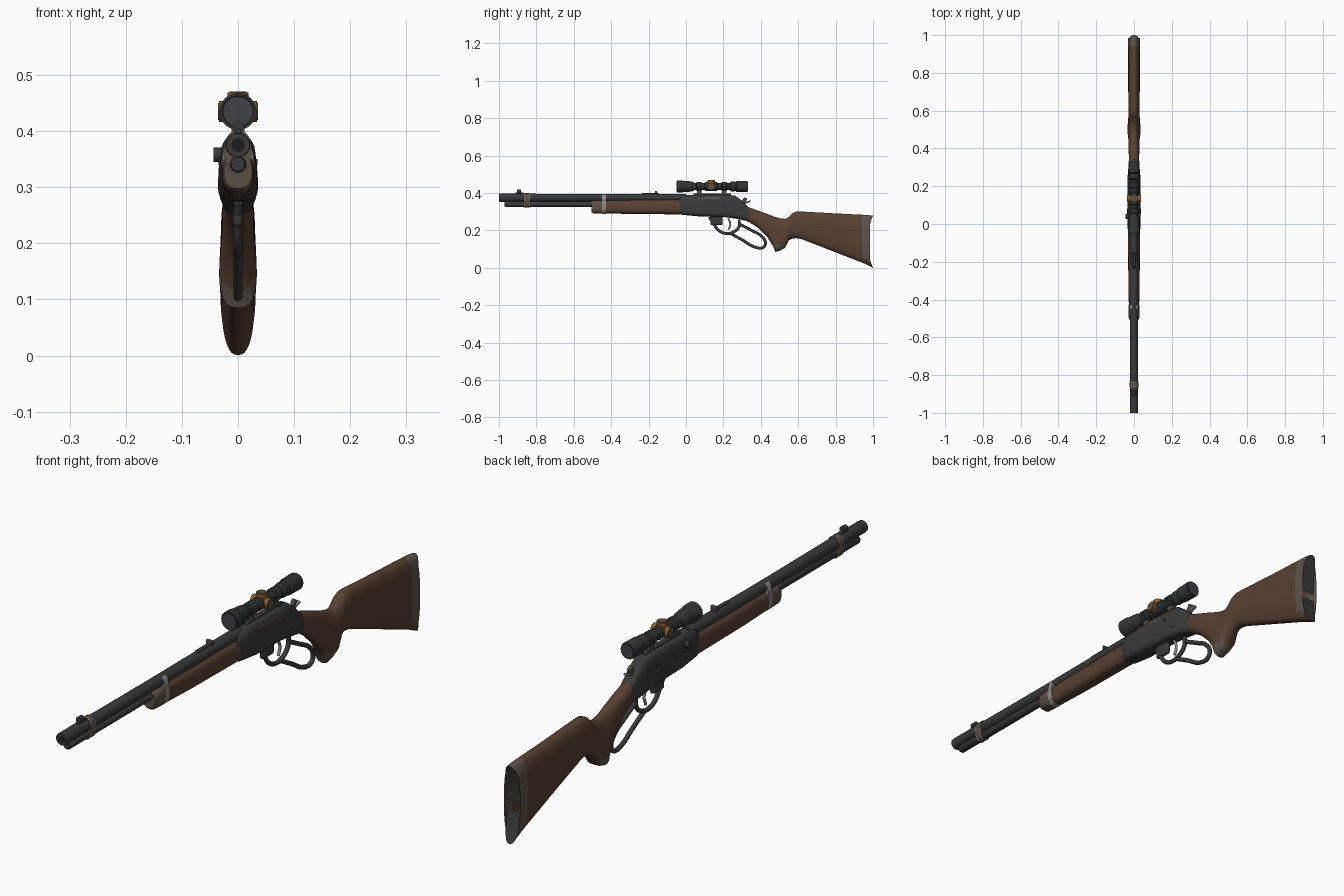
import bpy, math
from mathutils import Vector

cube = bpy.data.objects.get("Cube")
if cube:
    bpy.data.objects.remove(cube, do_unlink=True)


def material(name, r, g, b):
    m = bpy.data.materials.new(name)
    m.use_nodes = True
    m.diffuse_color = (r, g, b, 1)
    bsdf = next(n for n in m.node_tree.nodes if n.type == 'BSDF_PRINCIPLED')
    bsdf.inputs["Base Color"].default_value = (r, g, b, 1)
    bsdf.inputs["Roughness"].default_value = 0.6
    return m


METAL = material("dark_metal", 0.042, 0.042, 0.043)
BLACK = material("scope_black", 0.032, 0.034, 0.034)
WOOD = material("walnut_wood", 0.098, 0.052, 0.032)
WORN = material("worn_wood", 0.11, 0.088, 0.073)
SILVER = material("bare_steel", 0.27, 0.26, 0.25)
BRASS = material("aged_brass", 0.24, 0.11, 0.03)
BAND = material("rusty_steel", 0.105, 0.08, 0.06)
BORE = material("bore_black", 0.012, 0.012, 0.012)
GLASS = material("lens_grey", 0.05, 0.053, 0.056)


def finish(obj, name, mat, angle=40):
    obj.name = name
    obj.data.materials.clear()
    obj.data.materials.append(mat)
    bpy.ops.object.select_all(action='DESELECT')
    obj.select_set(True)
    bpy.context.view_layer.objects.active = obj
    bpy.ops.object.shade_smooth_by_angle(angle=math.radians(angle))
    return obj


def loft(name, mat, sections, segs=32, bow=0.0, angle=40):
    """Skin sections (y, top, bottom, half width, squareness, lower flare)."""
    verts, faces = [], []
    for k, (y, top, low, w, n, flare) in enumerate(sections):
        for i in range(segs):
            a = math.tau * i / segs
            c, s = math.cos(a), math.sin(a)
            u = math.copysign(abs(c) ** (2 / n), c)
            t = math.copysign(abs(s) ** (2 / n), s)
            dip = bow * (1 - t * t) if k == len(sections) - 1 else 0
            verts.append((w * u * (1 - flare * t), y - dip,
                          (top + low) / 2 + t * (top - low) / 2))
    for k in range(len(sections) - 1):
        for i in range(segs):
            j = (i + 1) % segs
            faces.append((k * segs + i, k * segs + j,
                          (k + 1) * segs + j, (k + 1) * segs + i))
    last = (len(sections) - 1) * segs
    faces.append(tuple(reversed(range(segs))))
    if bow:
        # strips across a dished end
        for i in range(segs // 4):
            for p, q in ((i, segs // 2 - i), (-i, segs // 2 + i)):
                d = 1 if p >= 0 and q <= segs // 2 else -1
                ring = [p, p + d, q - d, q]
                ids = list(dict.fromkeys(last + r % segs for r in ring))
                if len(ids) > 2:
                    faces.append(tuple(ids if d > 0 else ids[::-1]))
    else:
        faces.append(tuple(range(last, last + segs)))
    mesh = bpy.data.meshes.new(name)
    mesh.from_pydata(verts, [], faces)
    obj = bpy.data.objects.new(name, mesh)
    bpy.context.collection.objects.link(obj)
    bpy.context.view_layer.objects.active = obj
    obj.select_set(True)
    bpy.ops.object.mode_set(mode='EDIT')
    bpy.ops.mesh.select_all(action='SELECT')
    bpy.ops.mesh.normals_make_consistent(inside=False)
    bpy.ops.object.mode_set(mode='OBJECT')
    obj.select_set(False)
    return finish(obj, name, mat, angle)


def lathe(name, mat, z, profile, x=0.0):
    """Turn a (y, radius) profile round a lengthwise axis."""
    obj = loft(name, mat, [(y, z + r, z - r, r, 2, 0) for y, r in profile], 24)
    obj.location.x = x
    return obj


def box(name, mat, loc, size, bevel=0.003, tilt=0.0):
    bpy.ops.mesh.primitive_cube_add(size=1, location=loc, rotation=(tilt, 0, 0))
    obj = bpy.context.object
    obj.scale = size
    bpy.ops.object.transform_apply(location=False, rotation=False, scale=True)
    if bevel:
        mod = obj.modifiers.new("soft_edges", 'BEVEL')
        mod.width, mod.segments = bevel, 2
    return finish(obj, name, mat)


def knob(name, mat, loc, r, depth, axis):
    rot = Vector((0, 0, 1)).rotation_difference(Vector(axis)).to_euler()
    bpy.ops.mesh.primitive_cylinder_add(vertices=20, radius=r, depth=depth,
                                        location=loc, rotation=rot)
    return finish(bpy.context.object, name, mat)


def rod(name, mat, points, r, closed=False):
    curve = bpy.data.curves.new(name, 'CURVE')
    curve.dimensions = '3D'
    curve.bevel_depth, curve.bevel_resolution = r, 3
    curve.resolution_u, curve.use_fill_caps = 6, True
    spline = curve.splines.new('BEZIER')
    spline.bezier_points.add(len(points) - 1)
    for bp, (y, z) in zip(spline.bezier_points, points):
        bp.co = (0, y, z)
        bp.handle_left_type = bp.handle_right_type = 'AUTO'
    spline.use_cyclic_u = closed
    obj = bpy.data.objects.new(name, curve)
    bpy.context.collection.objects.link(obj)
    bpy.ops.object.select_all(action='DESELECT')
    obj.select_set(True)
    bpy.context.view_layer.objects.active = obj
    bpy.ops.object.convert(target='MESH')
    return finish(bpy.context.object, name, mat)


# Butt stock with pistol grip
stock = loft("stock", WOOD, [
    (.30, .335, .262, .026, 2.6, 0), (.34, .322, .243, .027, 2.5, 0),
    (.38, .308, .218, .028, 2.4, 0), (.436, .288, .163, .029, 2.4, .05),
    (.466, .276, .115, .031, 2.5, .15), (.478, .272, .085, .032, 2.6, .22),
    (.505, .264, .093, .032, 2.6, .22), (.53, .262, .107, .032, 2.6, .18),
    (.55, .272, .147, .031, 2.5, .08), (.57, .292, .157, .030, 2.5, 0),
    (.59, .302, .159, .030, 2.5, 0), (.62, .301, .153, .030, 2.5, 0),
    (.80, .291, .083, .031, 2.5, 0), (.94, .284, .029, .032, 2.6, 0),
    (.965, .283, .018, .032, 2.6, 0), (.985, .281, .008, .032, 2.6, 0),
    (1.0, .279, .001, .031, 2.6, 0)], 48, bow=.032, angle=50)
for mat in (WORN, METAL):
    stock.data.materials.append(mat)
for f in stock.data.polygons:
    c = f.center
    if f.normal.y > .8 and c.y > .95:
        f.material_index = 2
    elif c.y > .94 and c.z > .05 or c.z < .125 and c.y < .55:
        f.material_index = 1

# Receiver
loft("receiver", METAL, [
    (-.038, .372, .292, .030, 3, .05), (-.022, .388, .284, .033, 3.5, .1),
    (.06, .391, .276, .034, 4, .15), (.20, .391, .272, .033, 4, .15),
    (.262, .386, .264, .031, 4, .15), (.30, .358, .256, .029, 3.5, .1),
    (.335, .322, .25, .027, 3, 0)])
box("bolt", BAND, (.0235, .125, .366), (.012, .12, .016), .002)
box("ejection_edge", SILVER, (.0245, .14, .377), (.005, .07, .003), 0)
box("loading_gate", BLACK, (-.0305, .14, .325), (.008, .10, .026), .003)
knob("side_knob", METAL, (-.032, .04, .358), .013, .024, (1, 0, 0))
for side in (-1, 1):
    for y, z in ((.02, .30), (.21, .345), (.255, .30)):
        knob("receiver_screw", BLACK, (side * .030, y, z), .005, .010, (1, 0, 0))
box("hammer", BAND, (0, .308, .352), (.012, .02, .05), .003, -.5)
box("hammer_spur", SILVER, (0, .33, .352), (.014, .03, .008), .002, .35)

# Barrel, magazine tube and forend
lathe("barrel", METAL, .375, [(-1, .013), (-1, .021), (-.99, .022), (-.5, .020), (0, .021)])
lathe("barrel_bore", BORE, .375, [(-1.001, .012), (-.99, .012)])
lathe("magazine_tube", METAL, .341, [(-.97, .012), (-.965, .015), (-.3, .015)])
loft("forend", WOOD, [
    (-.45, .362, .292, .027, 2.8, .05), (-.30, .364, .288, .030, 2.8, .05),
    (-.03, .366, .286, .032, 2.8, .05)])
loft("forend_cap", BAND, [
    (-.505, .356, .298, .025, 2.5, 0), (-.498, .36, .292, .028, 2.6, 0),
    (-.45, .362, .290, .029, 2.6, 0)])
loft("forend_band", SILVER, [
    (-.45, .394, .289, .0285, 2.6, .1), (-.428, .394, .289, .0285, 2.6, .1)])
loft("barrel_band", BAND, [
    (-.865, .400, .324, .024, 2.3, -.05), (-.835, .400, .324, .024, 2.3, -.05)])
for y in (-.862, -.838):
    loft("band_edge", SILVER, [(y - .002, .401, .323, .0245, 2.3, -.05),
                               (y + .002, .401, .323, .0245, 2.3, -.05)])

# Iron sights
box("front_sight_base", METAL, (0, -.89, .398), (.012, .045, .012))
knob("front_sight_hood", METAL, (0, -.893, .408), .010, .022, (0, 1, 0))
box("rear_sight_base", METAL, (0, -.19, .396), (.014, .09, .008))
box("rear_sight_leaf", BAND, (0, -.16, .403), (.024, .010, .016), .002)

# Lever, trigger guard and trigger
rod("trigger_guard", METAL, [
    (.125, .272), (.15, .232), (.18, .196), (.215, .184), (.25, .19),
    (.282, .218), (.285, .255)], .008)
rod("finger_loop", METAL, [
    (.235, .186), (.30, .150), (.375, .109), (.412, .109), (.425, .132),
    (.405, .168), (.35, .201), (.285, .235)], .008)
box("lever_pivot", METAL, (0, .163, .256), (.018, .065, .055), .008)
rod("trigger", SILVER, [(.225, .265), (.237, .235), (.228, .205)], .005)

# Scope
lathe("scope", BLACK, .435, [
    (-.045, .026), (-.048, .028), (-.048, .033), (-.02, .033), (-.015, .030),
    (.01, .029), (.035, .026), (.045, .018), (.10, .018), (.105, .023),
    (.165, .023), (.17, .018), (.232, .018), (.24, .026), (.262, .026),
    (.266, .023), (.272, .029), (.325, .030), (.33, .028), (.33, .024)])
lathe("front_lens", GLASS, .435, [(-.0495, .027), (-.045, .027)])
lathe("rear_lens", GLASS, .435, [(.327, .023), (.332, .023)])
for y in (.07, .205):
    lathe("scope_ring", BLACK, .435, [
        (y - .014, .020), (y - .012, .024), (y + .012, .024), (y + .014, .020)])
    box("ring_foot", BAND, (0, y, .401), (.016, .024, .034))
    for side in (-1, 1):
        box("ring_clamp", BLACK, (side * .022, y, .435), (.010, .018, .012))
box("scope_rail", METAL, (0, .14, .392), (.018, .20, .012))
for axis in ((1, 0, 0), (-1, 0, 0), (0, 0, 1)):
    d = Vector(axis)
    hub = Vector((0, .135, .435))
    knob("turret", BRASS, hub + d * .025, .019, .018, axis)
    knob("turret_cap", BAND, hub + d * .0345, .015, .003, axis)
